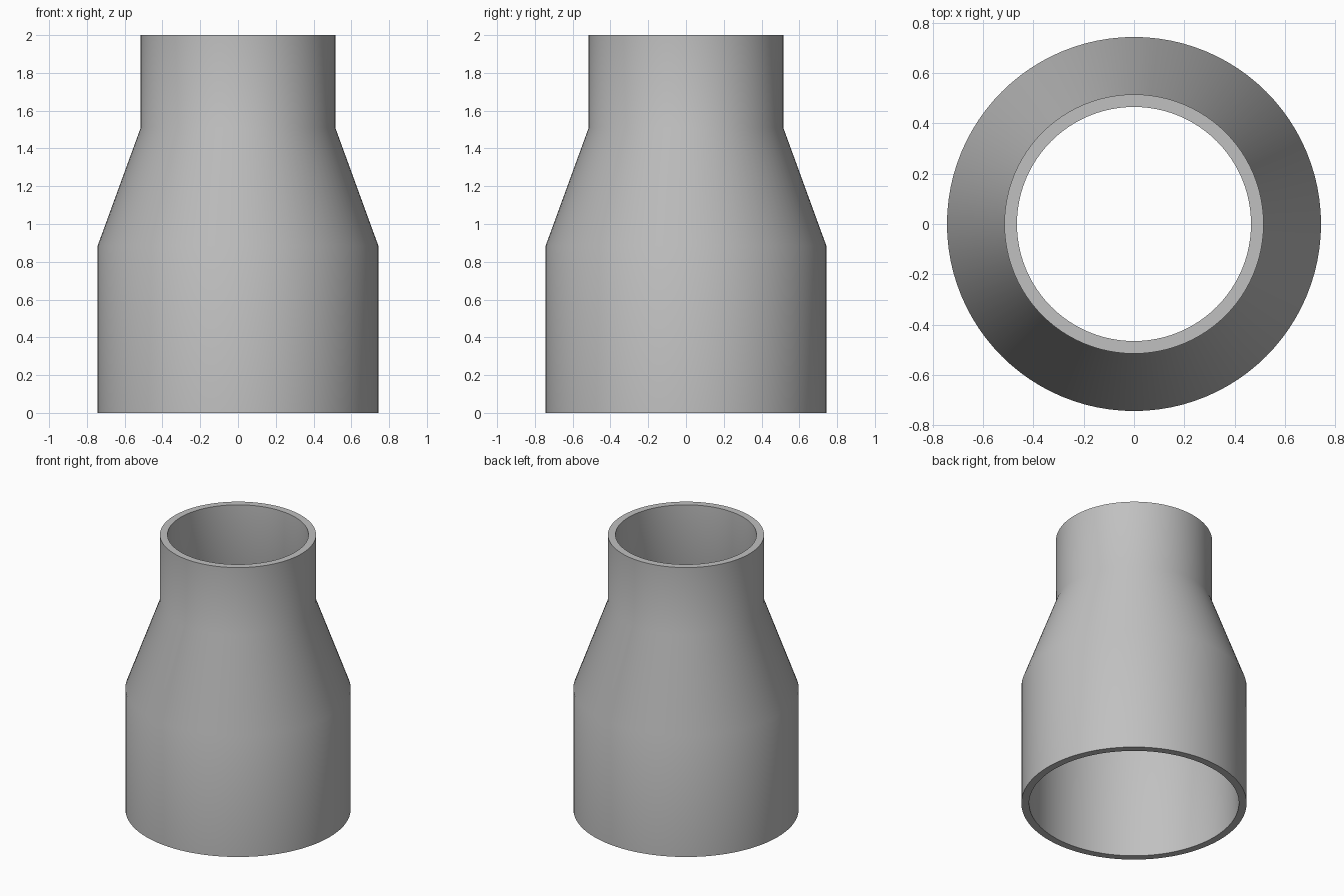
import bpy
import bmesh
import math

cube = bpy.data.objects.get("Cube")
if cube:
    bpy.data.objects.remove(cube, do_unlink=True)

# Single flat grey
grey = bpy.data.materials.new("plain grey")
grey.use_nodes = True
colour = (0.53, 0.53, 0.53, 1.0)
grey.diffuse_color = colour
grey.node_tree.nodes["Principled BSDF"].inputs["Base Color"].default_value = colour

# Closed wall section (radius, height): up the outside, down the bore
PROFILE = [(0.743, 0.0), (0.743, 0.885), (0.515, 1.51), (0.515, 2.0),
           (0.465, 2.0), (0.465, 1.50), (0.692, 0.875), (0.692, 0.0)]
SIDES = 96


def lathe(name, profile, sides, material):
    """Spin a closed section around z into a hollow solid."""
    bm = bmesh.new()
    rings = []
    for i in range(sides):
        a = 2 * math.pi * i / sides
        rings.append([bm.verts.new((r * math.cos(a), r * math.sin(a), z))
                      for r, z in profile])
    n = len(profile)
    for i, ring in enumerate(rings):
        after = rings[(i + 1) % sides]
        for j in range(n):
            k = (j + 1) % n
            bm.faces.new((ring[j], after[j], after[k], ring[k]))
    bmesh.ops.recalc_face_normals(bm, faces=bm.faces[:])
    mesh = bpy.data.meshes.new(name)
    bm.to_mesh(mesh)
    bm.free()
    mesh.materials.append(material)
    obj = bpy.data.objects.new(name, mesh)
    bpy.context.collection.objects.link(obj)
    return obj


# Reducer: wide socket, tapered shoulder and narrow neck in one wall
reducer = lathe("pipe_reducer", PROFILE, SIDES, grey)
bpy.ops.object.select_all(action='DESELECT')
reducer.select_set(True)
bpy.context.view_layer.objects.active = reducer
bpy.ops.object.shade_smooth_by_angle(angle=math.radians(30))
